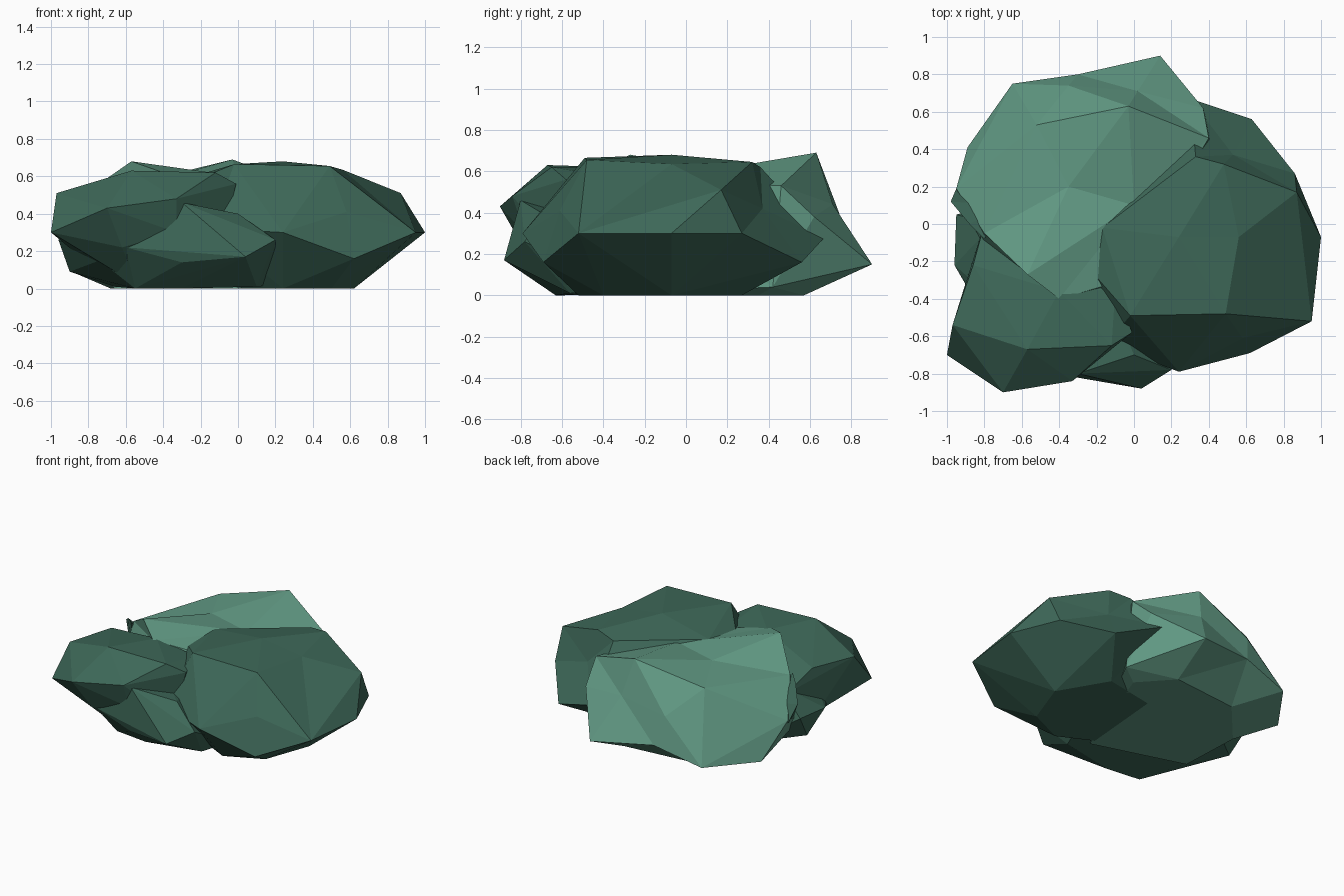
import bpy, bmesh
from mathutils import Vector


def material(name, rgb):
    m = bpy.data.materials.new(name)
    m.diffuse_color = (*rgb, 1)
    return m


dark = material("dark_leaf", (0.047, 0.137, 0.097))
light = material("light_leaf", (0.12, 0.32, 0.23))


def lump(name, mat, pts, center=None):
    """Faceted lump through a few corner points; with a center it may dent inward."""
    bm = bmesh.new()
    real = {}
    for p in pts:
        v = Vector(p)
        if center:
            d = v - Vector(center)
            d.z *= 1.7
            vert = bm.verts.new(d.normalized())
        else:
            vert = bm.verts.new(v)
        real[vert] = v
    bmesh.ops.convex_hull(bm, input=list(bm.verts))
    if center:
        for vert, v in real.items():
            vert.co = v
    else:
        loose = [v for v in bm.verts if not v.link_faces]
        bmesh.ops.delete(bm, geom=loose, context='VERTS')
    bmesh.ops.recalc_face_normals(bm, faces=bm.faces)
    me = bpy.data.meshes.new(name)
    bm.to_mesh(me)
    bm.free()
    me.materials.append(mat)
    ob = bpy.data.objects.new(name, me)
    bpy.context.collection.objects.link(ob)
    return ob


# right clump: top plate, belt, base
lump("right_clump", dark, [
    (0.24, -0.07, 0.68), (-0.02, -0.49, 0.665), (0.49, -0.48, 0.655),
    (0.56, -0.07, 0.635), (0.33, 0.36, 0.62), (-0.17, -0.02, 0.62),
    (0.48, 0.32, 0.645), (0.58, -0.61, 0.41), (0.87, 0.17, 0.51),
    (1.0, -0.07, 0.30), (0.95, -0.52, 0.30), (0.24, -0.79, 0.30),
    (0.62, -0.69, 0.16), (0.63, 0.56, 0.16), (0.86, 0.27, 0.30),
    (0.30, 0.67, 0.28), (-0.15, -0.64, 0.32), (-0.35, -0.15, 0.30),
    (0.53, 0.37, 0.42), (-0.23, -0.25, 0.58),
    (0.62, -0.07, 0), (0.50, -0.40, 0), (0.24, -0.52, 0),
    (0.42, 0.27, 0), (0.0, -0.4, 0), (0.05, 0.2, 0)],
    center=(0.3, -0.08, 0.32))

# back clump: lighter, with a shallow dent on top
lump("back_clump", light, [
    (-0.57, -0.27, 0.68), (-0.40, -0.40, 0.62), (-0.03, 0.63, 0.69),
    (0.40, 0.46, 0.53), (0.37, 0.62, 0.38), (0.02, 0.71, 0.44),
    (0.14, 0.90, 0.15), (-0.30, 0.80, 0.20), (-0.35, 0.74, 0.40),
    (-0.65, 0.75, 0.11), (-0.89, 0.41, 0.09), (-0.52, 0.53, 0.57),
    (-0.95, 0.19, 0.32), (-0.80, -0.05, 0.52), (-0.35, 0.20, 0.60),
    (0.0, 0.1, 0.60), (-0.82, -0.2, 0.2), (-0.05, -0.3, 0.57),
    (0.42, 0.42, 0.04), (0.10, 0.57, 0), (-0.40, 0.52, 0),
    (-0.68, 0.2, 0), (-0.66, -0.25, 0), (0.0, -0.45, 0), (0.3, 0.35, 0.0)],
    center=(-0.25, 0.2, 0.33))

# front left clump
lump("front_left_clump", dark, [
    (-1.0, -0.70, 0.30), (-0.70, -0.90, 0.43), (-0.33, -0.84, 0.48),
    (-0.97, -0.54, 0.51), (-0.57, -0.67, 0.63), (-0.12, -0.65, 0.62),
    (-0.01, -0.58, 0.56), (-0.40, -0.36, 0.62), (-0.86, -0.22, 0.52),
    (-0.10, -0.35, 0.57), (-0.80, 0.0, 0.40), (-0.33, -0.78, 0.30),
    (-0.62, -0.78, 0.22), (-0.88, -0.25, 0.2),
    (-0.54, -0.58, 0.02), (-0.1, -0.6, 0.2), (-0.2, -0.2, 0.3)])

# low clump under the front left, reaching the left side
lump("low_front_clump", dark, [
    (0.04, -0.88, 0.17), (0.20, -0.78, 0.26), (0.0, -0.70, 0.40),
    (-0.30, -0.80, 0.46), (-0.33, -0.80, 0.30), (-0.30, -0.80, 0.14),
    (-0.60, -0.77, 0.22), (0.10, -0.56, 0.01), (-0.30, -0.63, 0),
    (-0.55, -0.60, 0), (-0.66, -0.25, 0.01), (-0.74, -0.60, 0.15),
    (-0.90, -0.10, 0.09), (-0.96, -0.22, 0.26), (-0.95, 0.05, 0.28),
    (-0.60, 0.15, 0.05), (-0.75, 0.0, 0.45), (-0.3, 0.0, 0.3),
    (0.2, -0.3, 0.02)])

# small leaf tip poking out on the left
lump("left_tip", dark, [
    (-0.98, 0.12, 0.42), (-0.95, 0.19, 0.30), (-0.88, 0.0, 0.50),
    (-0.80, -0.08, 0.52), (-0.85, 0.0, 0.22), (-0.7, 0.1, 0.35)])
